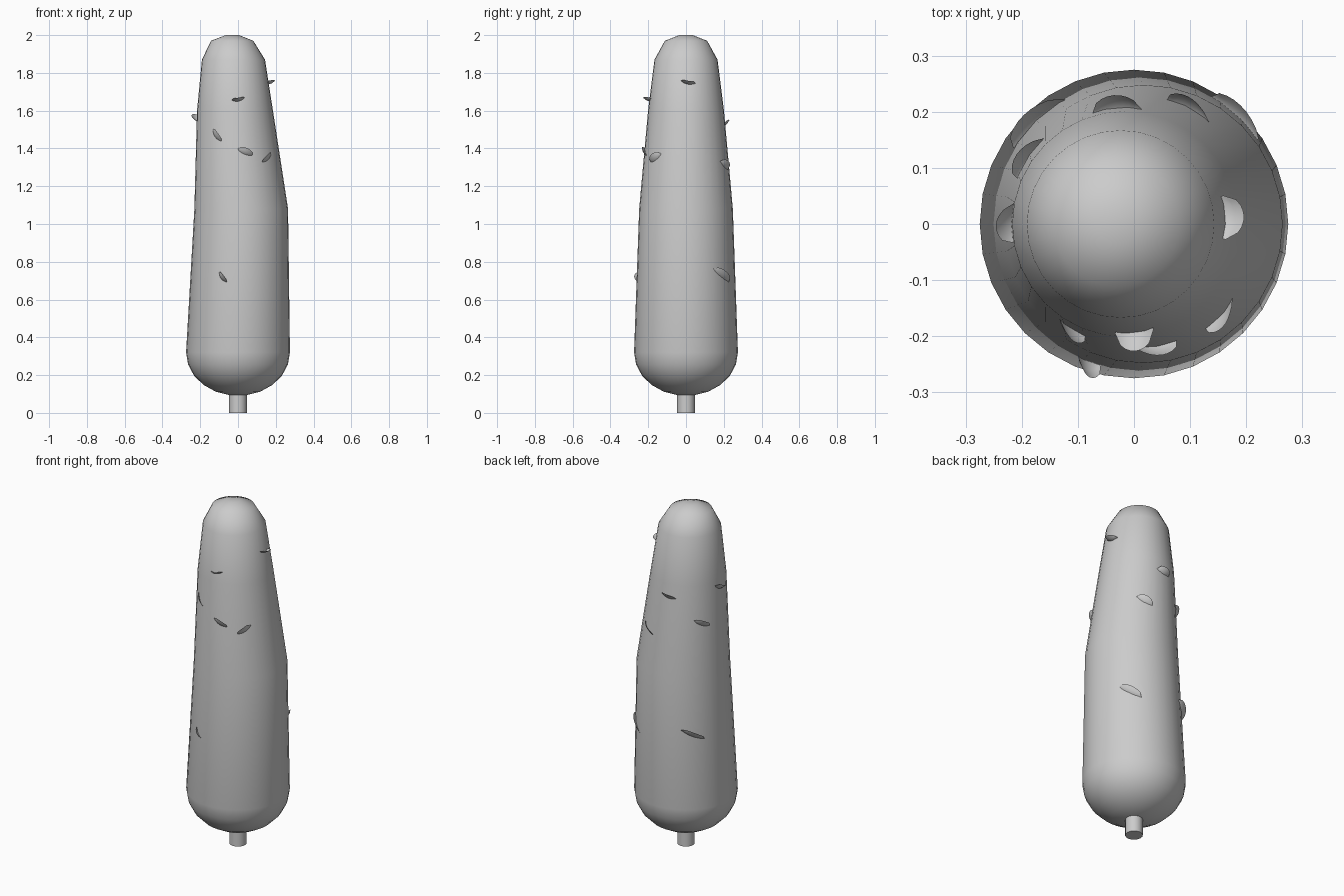
import bpy, bmesh, math
from mathutils import Vector, Matrix

cube = bpy.data.objects.get("Cube")
if cube:
    bpy.data.objects.remove(cube)

grey = bpy.data.materials.new("plain grey")
grey.use_nodes = True
colour = (0.6, 0.6, 0.6, 1)
grey.diffuse_color = colour
grey.node_tree.nodes["Principled BSDF"].inputs["Base Color"].default_value = colour


def finish(name, bm):
    mesh = bpy.data.meshes.new(name)
    bm.to_mesh(mesh)
    bm.free()
    mesh.materials.append(grey)
    obj = bpy.data.objects.new(name, mesh)
    bpy.context.collection.objects.link(obj)
    bpy.ops.object.select_all(action='DESELECT')
    obj.select_set(True)
    bpy.context.view_layer.objects.active = obj
    bpy.ops.object.shade_smooth_by_angle(angle=math.radians(50))
    return obj


def loft(name, rings, sides):
    # Rings are (height, x centre, radius), with capped ends
    bm = bmesh.new()
    loops = []
    for z, cx, r in rings:
        loops.append([bm.verts.new((cx + r * math.cos(math.tau * i / sides),
                                    r * math.sin(math.tau * i / sides), z))
                      for i in range(sides)])
    for low, high in zip(loops, loops[1:]):
        for i in range(sides):
            j = (i + 1) % sides
            bm.faces.new((low[i], low[j], high[j], high[i]))
    bm.faces.new(loops[0][::-1])
    bm.faces.new(loops[-1])
    return finish(name, bm)


# Tapering body: rounded base, long leaning sides, blunt tip
base = []
for deg in (82, 65, 48, 32, 16):
    a = math.radians(deg)
    base.append((0.32 - 0.23 * math.sin(a), 0, 0.275 * math.cos(a)))
sides = [(0.32, 0, 0.275), (1.08, 0.017, 0.248), (1.6, -0.016, 0.201),
         (1.87, -0.024, 0.167), (1.97, -0.031, 0.112), (2.0, -0.03, 0.035)]
body_rings = base + sides
loft("body", body_rings, 32)

# Short stem under the body
loft("stem", [(0, 0, 0.047), (0.12, 0, 0.047)], 16)


def surface_point(angle, z):
    for (z0, c0, r0), (z1, c1, r1) in zip(body_rings, body_rings[1:]):
        if z0 <= z <= z1:
            t = (z - z0) / (z1 - z0)
            c, r = c0 + t * (c1 - c0), r0 + t * (r1 - r0)
            return Vector((c + r * math.cos(angle), r * math.sin(angle), z))


def flake(name, degrees, z, length, lift, roll):
    # Thin cupped leaf half sunk into the body
    angle = math.radians(degrees)
    bm = bmesh.new()
    bmesh.ops.create_grid(bm, x_segments=8, y_segments=4, size=1)
    for v in bm.verts:
        u, w = v.co.x, v.co.y
        width = math.sqrt(max(0.0, 1 - u * u))
        v.co = (u * length / 2, w * width * 0.036, 0.012 * (u * u + w * w * width))
    bmesh.ops.remove_doubles(bm, verts=bm.verts, dist=0.0001)
    turn = (Matrix.Rotation(angle - math.pi / 2, 4, 'Z')
            @ Matrix.Rotation(math.radians(roll), 4, 'Y')
            @ Matrix.Rotation(math.radians(lift), 4, 'X'))
    bm.transform(Matrix.Translation(surface_point(angle, z)) @ turn)
    finish(name, bm)


# Angle around the body, height, length, upward lift, roll
flakes = [
    (3, 1.74, 0.08, 10, -10), (-84, 1.65, 0.07, 12, 10),
    (-122, 1.46, 0.09, 45, -50), (-81, 1.37, 0.09, 45, -25),
    (-45, 1.34, 0.09, 45, 35), (-112, 0.71, 0.07, 30, -50),
    (178, 1.55, 0.08, 25, -25), (146, 1.37, 0.1, 40, -25),
    (134, 0.74, 0.14, 35, -25), (95, 1.52, 0.09, 35, -10),
    (64, 1.3, 0.1, 45, -30), (46, 0.72, 0.14, 45, -30),
]
for number, data in enumerate(flakes, 1):
    flake(f"flake_{number}", *data)
